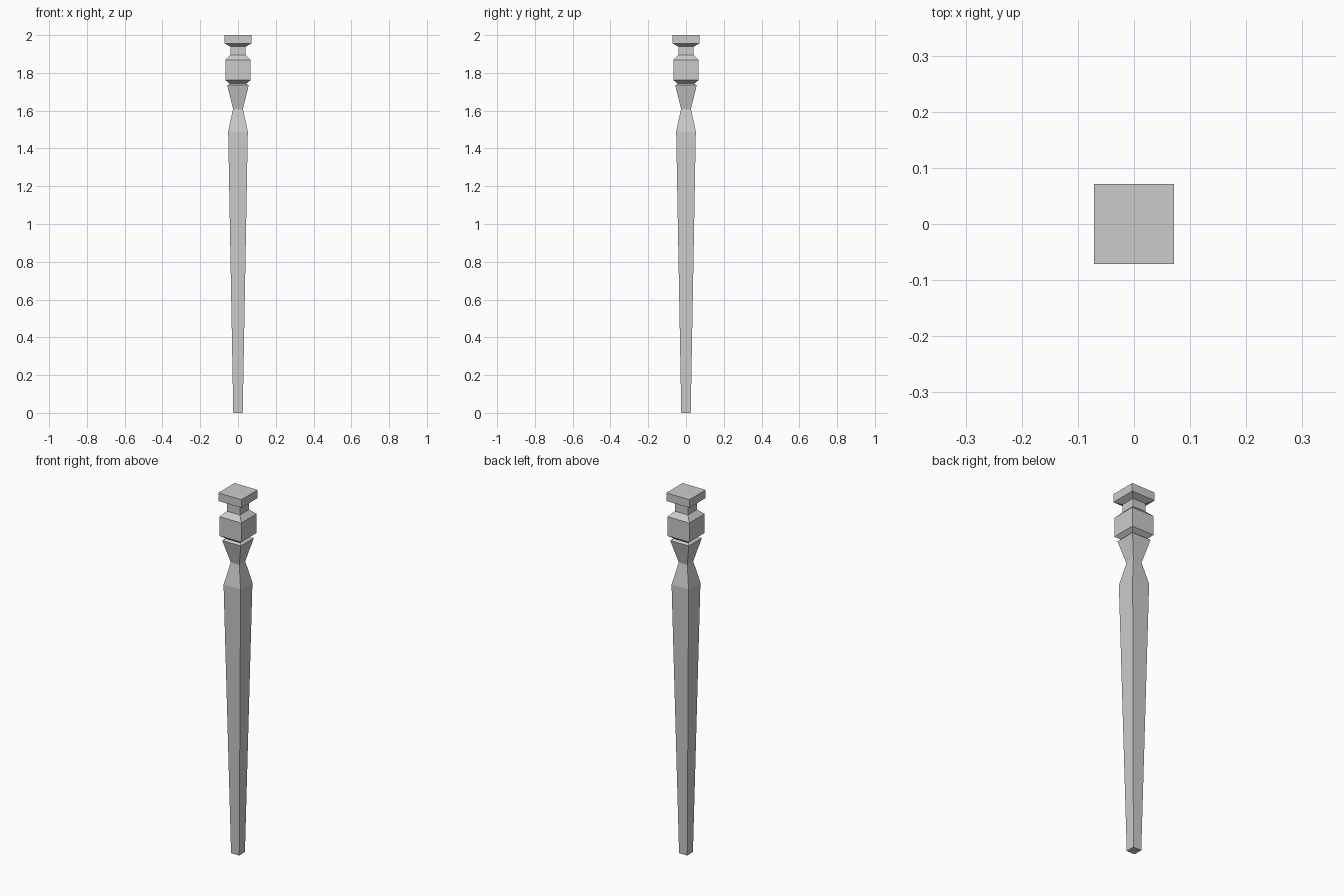
import bpy, bmesh

if "Cube" in bpy.data.objects:
    bpy.data.objects.remove(bpy.data.objects["Cube"])

# (half width, height) of the square post, from foot to top
PROFILE = [
    (0.025, 0.0), (0.052, 1.49),                      # tapered shaft
    (0.026, 1.61), (0.057, 1.735),                    # pinched waist and flare
    (0.043, 1.743), (0.067, 1.762),                   # groove under the block
    (0.067, 1.868), (0.04, 1.895),                    # block and its shoulder
    (0.04, 1.939), (0.071, 1.955), (0.071, 2.0),      # neck and cap
]


def square_loft(name, profile):
    """Skin a stack of square rings and cap both ends."""
    bm = bmesh.new()
    rings = [[bm.verts.new((sx * r, sy * r, z))
              for sx, sy in ((-1, -1), (1, -1), (1, 1), (-1, 1))]
             for r, z in profile]
    for low, high in zip(rings, rings[1:]):
        for i in range(4):
            j = (i + 1) % 4
            bm.faces.new((low[i], low[j], high[j], high[i]))
    bm.faces.new(rings[0][::-1])
    bm.faces.new(rings[-1])
    mesh = bpy.data.meshes.new(name)
    bm.to_mesh(mesh)
    bm.free()
    obj = bpy.data.objects.new(name, mesh)
    bpy.context.collection.objects.link(obj)
    return obj


# Square turned leg / post
square_loft("square_post", PROFILE)
